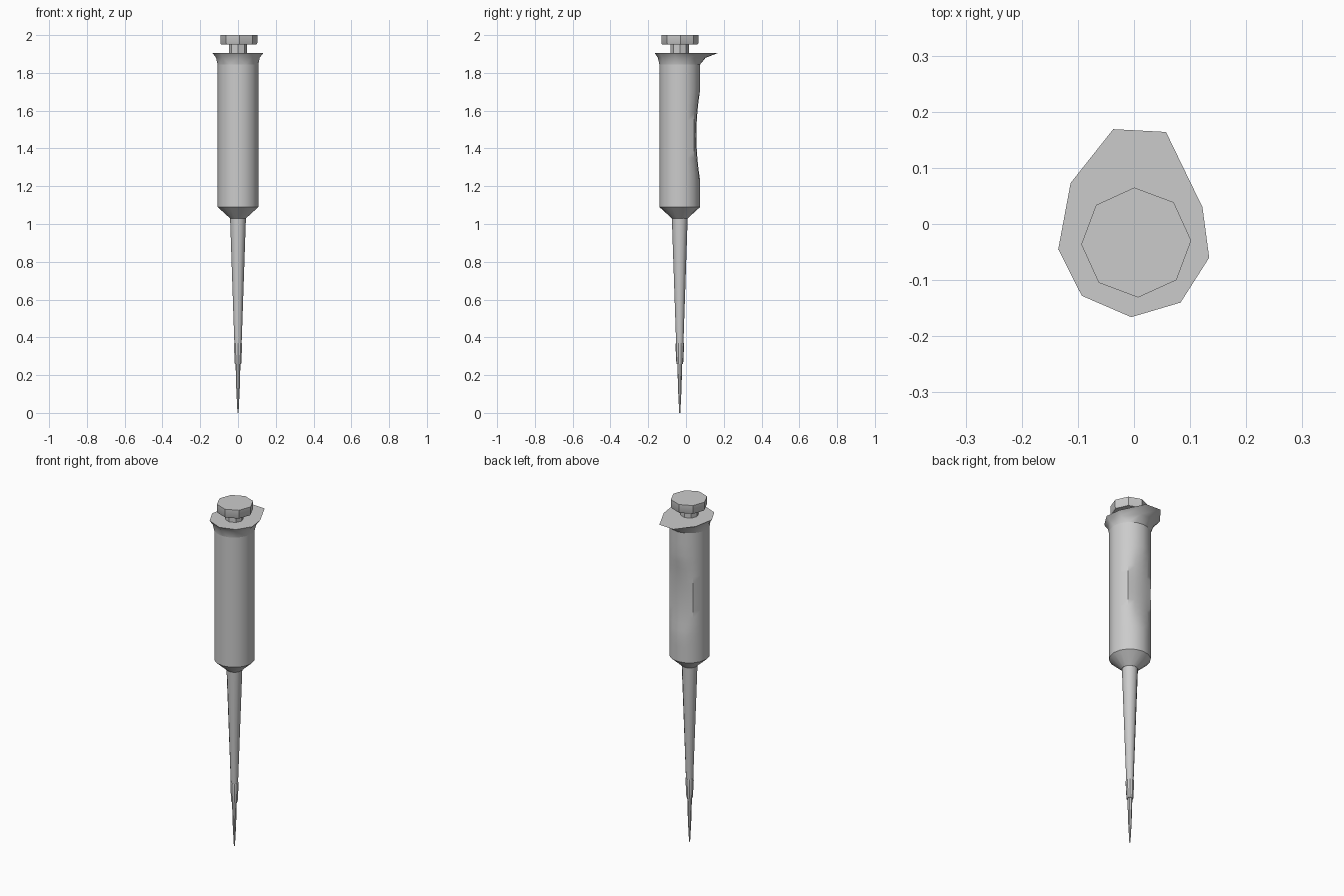
import bpy, bmesh, math

if "Cube" in bpy.data.objects:
    bpy.data.objects.remove(bpy.data.objects["Cube"])

CY = -0.033  # y of the instrument's long axis


def circle(r, z, n, phase=math.pi / 2, cx=0.0):
    return [(cx + r * math.cos(phase + 2 * math.pi * i / n),
             CY + r * math.sin(phase + 2 * math.pi * i / n), z) for i in range(n)]


def loft(name, rings, angle=35):
    """Skin a stack of rings (counts may differ) and cap both ends."""
    bm = bmesh.new()
    loops, edges = [], []
    for ring in rings:
        vs = [bm.verts.new(p) for p in ring]
        loops.append(vs)
        edges.append([bm.edges.new((vs[i - 1], vs[i])) for i in range(len(vs))])
    for i in range(len(rings) - 1):
        a, b = loops[i], loops[i + 1]
        if len(a) == len(b):
            for k in range(len(a)):
                bm.faces.new((a[k - 1], a[k], b[k], b[k - 1]))
        else:
            bmesh.ops.bridge_loops(bm, edges=edges[i] + edges[i + 1])
    bm.faces.new(loops[0][::-1])
    bm.faces.new(loops[-1])
    bmesh.ops.recalc_face_normals(bm, faces=bm.faces)
    me = bpy.data.meshes.new(name)
    bm.to_mesh(me)
    bm.free()
    me.shade_smooth()
    me.set_sharp_from_angle(angle=math.radians(angle))
    ob = bpy.data.objects.new(name, me)
    bpy.context.collection.objects.link(ob)
    return ob


def turned(name, profile, n, phase=math.pi / 2, cx=0.0):
    return loft(name, [circle(r, z, n, phase, cx) for r, z in profile])


# handle with a shallow thumb hollow in the back
def hollowed(ring):
    return [(x, min(y, 0.055 - 2.07 * x * x + 0.35 * (z - 1.47) ** 2), z)
            for x, y, z in ring]


R, SIDES = 0.108, 16
heights = [1.09, 1.18] + [1.23 + 0.04 * i for i in range(13)] + [1.78, 1.85]
loft("handle", [circle(0.042, 1.03, SIDES)]
     + [hollowed(circle(R, z, SIDES)) for z in heights])

# flared collar with the finger rest reaching backwards
rim = [(-0.037, 0.169), (-0.113, 0.073), (-0.135, -0.045), (-0.093, -0.128),
       (-0.005, -0.166), (0.083, -0.14), (0.134, -0.06), (0.122, 0.03), (0.057, 0.164)]


def rim_ring(t, z):
    """Blend from the handle radius (t=0) to the rim outline (t=1)."""
    out = []
    for x, y in rim:
        d = math.hypot(x, y - CY)
        s = (R * (1 - t) + d * t) / d
        out.append((x * s, CY + (y - CY) * s, z))
    return out


loft("finger_rest", [circle(R, 1.845, SIDES), rim_ring(0.32, 1.88), rim_ring(1, 1.905)])

# plunger
turned("plunger_stem", [(0.048, 1.90), (0.048, 1.955)], 8)
turned("plunger_button", [(0.094, 1.95), (0.098, 1.957), (0.098, 2.0)], 8,
       math.radians(92), 0.004)

# tapering shaft, tip collar and tip
turned("shaft", [(0.042, 1.035), (0.019, 0.36)], 12)
turned("tip_collar", [(0.021, 0.37), (0.023, 0.36), (0.018, 0.26)], 10)
turned("tip", [(0.013, 0.265), (0.009, 0.12), (0.003, 0.0)], 8)
